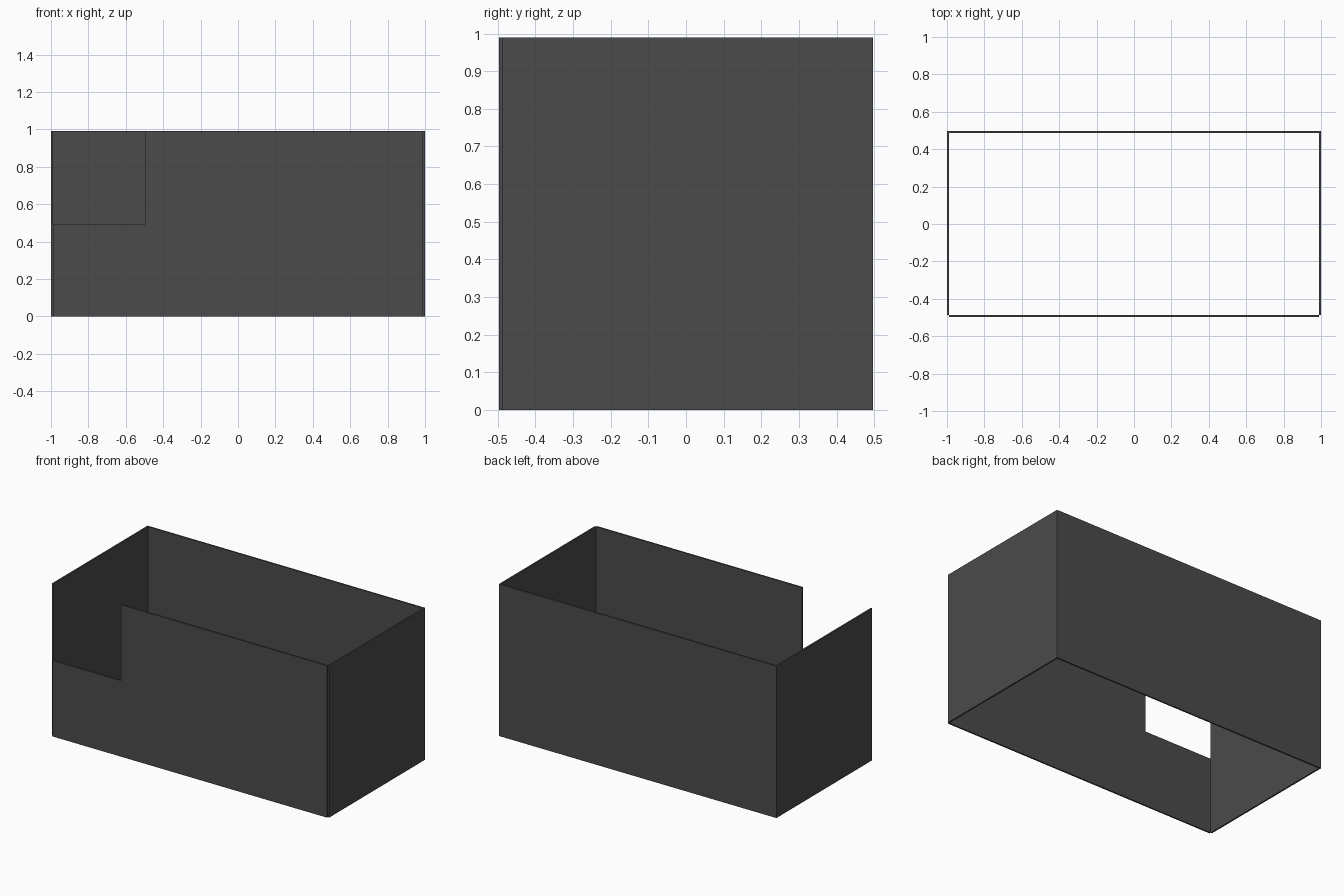
import bpy, bmesh

if "Cube" in bpy.data.objects:
    bpy.data.objects.remove(bpy.data.objects["Cube"])

T = 0.01            # wall thickness
H = 0.99            # wall height
Y = 0.4975          # half depth

dark = bpy.data.materials.new("dark_grey")
dark.diffuse_color = (0.07, 0.07, 0.07, 1)
dark.use_nodes = True
dark.node_tree.nodes["Principled BSDF"].inputs["Base Color"].default_value = dark.diffuse_color


def panel(name, outline, origin, u, n):
    """Extrude a (horizontal, height) outline along n by the wall thickness."""
    bm = bmesh.new()
    verts = [bm.verts.new((origin[0] + u[0] * a, origin[1] + u[1] * a, z)) for a, z in outline]
    face = bm.faces.new(verts)
    ext = bmesh.ops.extrude_face_region(bm, geom=[face])
    moved = [g for g in ext["geom"] if isinstance(g, bmesh.types.BMVert)]
    bmesh.ops.translate(bm, verts=moved, vec=(n[0] * T, n[1] * T, 0))
    bmesh.ops.recalc_face_normals(bm, faces=bm.faces)
    mesh = bpy.data.meshes.new(name)
    bm.to_mesh(mesh)
    bm.free()
    mesh.materials.append(dark)
    ob = bpy.data.objects.new(name, mesh)
    bpy.context.collection.objects.link(ob)
    return ob


def rect(a, b):
    return [(a, 0), (b, 0), (b, H), (a, H)]


# Back wall spans the full width
panel("back_wall", rect(-1, 1), (0, Y), (1, 0), (0, -1))

# Side walls fit between the front and back walls
for name, s in (("left_wall", -1), ("right_wall", 1)):
    panel(name, rect(-Y + T, Y - T), (s, 0), (0, 1), (-s, 0))

# Front wall with a notch in the upper left corner
notched = [(-1 + T, 0), (1 - T, 0), (1 - T, H), (-0.495, H), (-0.495, 0.495), (-1 + T, 0.495)]
panel("front_wall", notched, (0, -Y), (1, 0), (0, 1))
